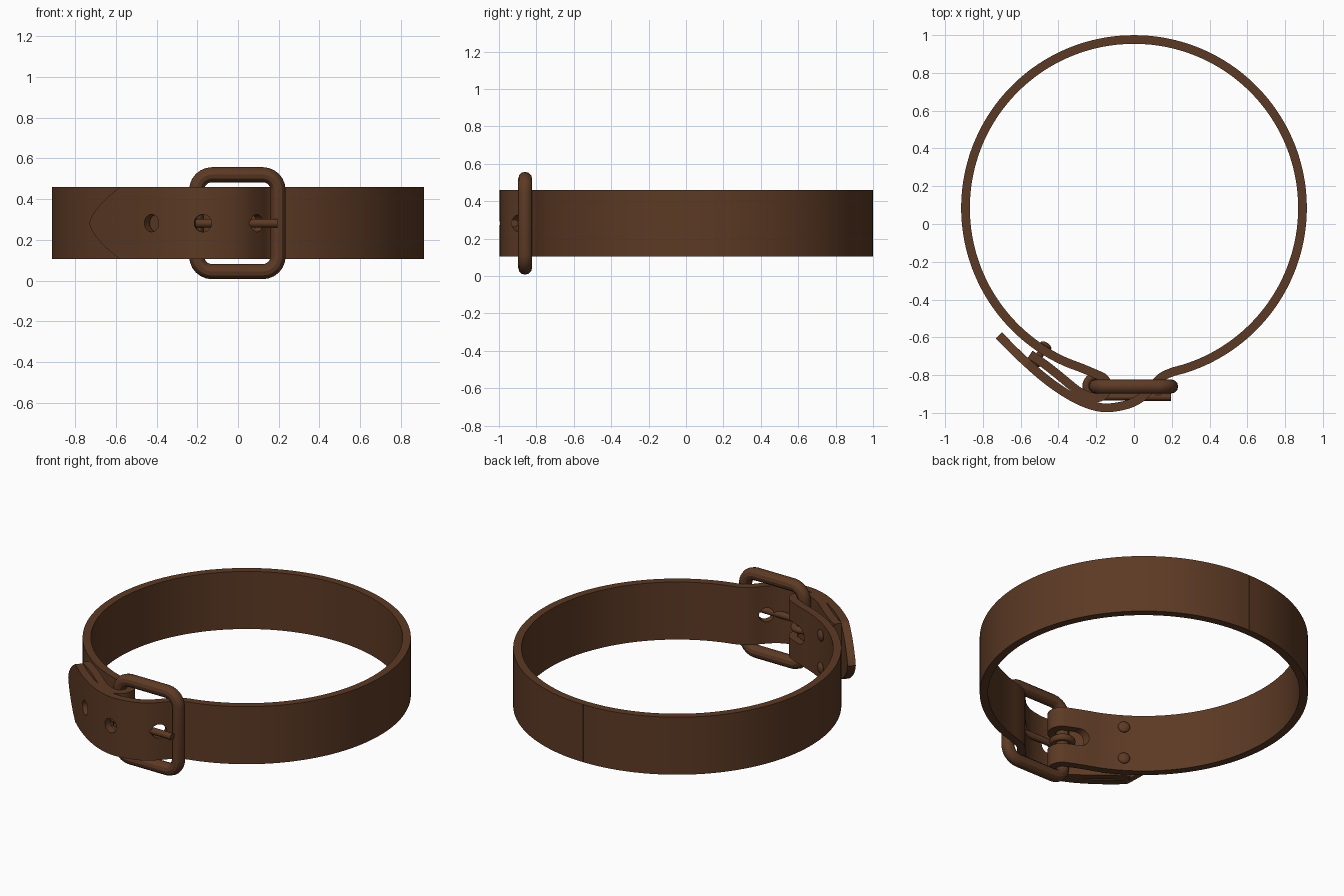
import bpy, bmesh, math
from mathutils import Vector, Matrix

old = bpy.data.objects.get("Cube")
if old:
    bpy.data.objects.remove(old, do_unlink=True)

leather = bpy.data.materials.new("dark_brown")
leather.use_nodes = True
BROWN = (0.108, 0.042, 0.018, 1)
leather.diffuse_color = BROWN
leather.node_tree.nodes["Principled BSDF"].inputs["Base Color"].default_value = BROWN

CENTRE = Vector((0, 0.085))      # centre of the strap ring
RADIUS = 0.892
THICK = 0.046
MID_Z, HALF_W = 0.282, 0.177     # strap mid height and half width
BAR_Y, BAR_X = -0.86, 0.2        # buckle bars
TUBE = 0.037


def polar(centre, radius, degrees):
    a = math.radians(degrees)
    return Vector((centre[0] + radius * math.cos(a), centre[1] + radius * math.sin(a)))


def activate(obj):
    bpy.ops.object.select_all(action='DESELECT')
    obj.select_set(True)
    bpy.context.view_layer.objects.active = obj


def finish(obj):
    obj.data.materials.clear()
    obj.data.materials.append(leather)
    activate(obj)
    bpy.ops.object.shade_smooth_by_angle()


def from_bmesh(name, bm):
    bmesh.ops.recalc_face_normals(bm, faces=bm.faces)
    mesh = bpy.data.meshes.new(name)
    bm.to_mesh(mesh)
    bm.free()
    obj = bpy.data.objects.new(name, mesh)
    bpy.context.collection.objects.link(obj)
    return obj


def spline(pts, steps=4):
    """Smooth curve through the points."""
    ext = [pts[0] * 2 - pts[1]] + pts + [pts[-1] * 2 - pts[-2]]
    out = []
    for p0, p1, p2, p3 in zip(ext, ext[1:], ext[2:], ext[3:]):
        for k in range(steps):
            t = k / steps
            out.append(0.5 * (2 * p1 + (p2 - p0) * t + (2 * p0 - 5 * p1 + 4 * p2 - p3) * t * t
                              + (3 * p1 - p0 - 3 * p2 + p3) * t ** 3))
    return out + [pts[-1]]


def ribbon(name, path, rows, tip=0.0):
    """Upright band along a path; tip tapers its first end to a point."""
    dist = [0.0]
    for a, b in zip(path, path[1:]):
        dist.append(dist[-1] + (b - a).length)

    def at(d):
        for i in range(1, len(path)):
            if d <= dist[i]:
                return path[i - 1].lerp(path[i], (d - dist[i - 1]) / (dist[i] - dist[i - 1]))
        return path[-1]

    bm = bmesh.new()
    cols = []
    for d in dist:
        col = []
        for r in range(rows):
            v = 2 * r / (rows - 1) - 1
            p = at(d + tip * abs(v) ** 1.5 * max(0, 1 - d / 0.5))
            col.append(bm.verts.new((p.x, p.y, MID_Z + v * HALF_W)))
        cols.append(col)
    for a, b in zip(cols, cols[1:]):
        for r in range(rows - 1):
            bm.faces.new((a[r], b[r], b[r + 1], a[r + 1]))
    obj = from_bmesh(name, bm)
    mod = obj.modifiers.new("thickness", 'SOLIDIFY')
    mod.thickness, mod.offset, mod.use_even_offset = THICK, 0, True
    activate(obj)
    bpy.ops.object.modifier_apply(modifier=mod.name)
    return obj


def cut(obj, cutter):
    cutter.hide_render = True
    mod = obj.modifiers.new("cut", 'BOOLEAN')
    mod.operation, mod.solver, mod.object = 'DIFFERENCE', 'EXACT', cutter
    activate(obj)
    bpy.ops.object.modifier_apply(modifier=mod.name)
    bpy.data.objects.remove(cutter, do_unlink=True)


def tube(name, pts, radius, cyclic=False):
    cu = bpy.data.curves.new(name, 'CURVE')
    cu.dimensions = '3D'
    cu.bevel_depth, cu.bevel_resolution, cu.use_fill_caps = radius, 4, True
    sp = cu.splines.new('POLY')
    sp.points.add(len(pts) - 1)
    for point, p in zip(sp.points, pts):
        point.co = (*p, 1)
    sp.use_cyclic_u = cyclic
    obj = bpy.data.objects.new(name, cu)
    bpy.context.collection.objects.link(obj)
    activate(obj)
    bpy.ops.object.convert(target='MESH')
    finish(bpy.context.object)


# Tail strap: pointed free end, through the buckle, then the left half of the ring
tail = [Vector(p) for p in (
    (-0.715, -0.59), (-0.6, -0.705), (-0.45, -0.835), (-0.3, -0.93), (-0.17, -0.972),
    (-0.05, -0.96), (0.03, -0.925), (0.09, -0.87), (0.14, -0.815), (0.2, -0.785))]
tail_path = spline(tail + [polar(CENTRE, RADIUS, a) for a in range(-72, 91, 6)])
tail_strap = ribbon("tail_strap", tail_path, 13, tip=0.21)

# Punched holes, square to the strap
for hole_x in (-0.405, -0.16, 0.075):
    i = min(range(1, 40), key=lambda k: abs(tail_path[k].x - hole_x))
    t = tail_path[i + 1] - tail_path[i - 1]
    bm = bmesh.new()
    turn = Vector((t.y, -t.x, 0)).to_track_quat('Z', 'Y').to_matrix().to_4x4()
    place = Matrix.Translation((tail_path[i].x, tail_path[i].y, MID_Z)) @ turn
    bmesh.ops.create_cone(bm, cap_ends=True, segments=24, radius1=0.043, radius2=0.043,
                          depth=0.13, matrix=place)
    cut(tail_strap, from_bmesh("hole_cutter", bm))
finish(tail_strap)

# Buckle strap: the other half of the ring, folded back around the buckle bar
fold = [polar(CENTRE, RADIUS, a) for a in range(90, 253, 6)]
fold += [polar((-BAR_X, BAR_Y), 0.06, a) for a in range(75, -121, -30)]
fold += [Vector(p) for p in ((-0.29, -0.888), (-0.4, -0.8), (-0.47, -0.745), (-0.55, -0.69))]
buckle_strap = ribbon("buckle_strap", spline(fold), 2)

# Slot for the prong
bm = bmesh.new()
outline = [polar((-0.235, MID_Z), 0.055, a) for a in range(90, 271, 15)]
outline += [Vector((0, MID_Z - 0.055)), Vector((0, MID_Z + 0.055))]
face = bm.faces.new([bm.verts.new((p.x, -1.1, p.y)) for p in outline])
ext = bmesh.ops.extrude_face_region(bm, geom=[face])
bmesh.ops.translate(bm, vec=(0, 0.5, 0),
                    verts=[g for g in ext["geom"] if isinstance(g, bmesh.types.BMVert)])
cut(buckle_strap, from_bmesh("slot_cutter", bm))
finish(buckle_strap)

# Buckle frame: rounded rectangle of round bar
corner, half_h = 0.075, 0.238
frame = []
for sx, sz, start in ((1, 1, 0), (-1, 1, 90), (-1, -1, 180), (1, -1, 270)):
    for a in range(start, start + 91, 15):
        p = polar((sx * (BAR_X - corner), MID_Z + sz * (half_h - corner)), corner, a)
        frame.append((p.x - 0.003, BAR_Y, p.y))
tube("buckle_frame", frame, TUBE, cyclic=True)

# Prong: coiled once around the bar, resting on the far bar
coil = [polar((-BAR_X, BAR_Y), 0.054, a) for a in range(-435, -89, 15)]
tube("prong", [(p.x, p.y, MID_Z) for p in coil] + [(0.195, -0.917, MID_Z)], 0.02)

# Rivets through both layers
out = Vector((-0.54, -0.842, 0)).normalized()
for side, dz in (("upper", 0.1), ("lower", -0.1)):
    bm = bmesh.new()
    turn = out.to_track_quat('Z', 'Y').to_matrix().to_4x4()

    def spot(r):
        return Matrix.Translation(Vector((0, CENTRE.y, MID_Z + dz)) + out * r) @ turn

    bmesh.ops.create_cone(bm, cap_ends=True, segments=16, radius1=0.02, radius2=0.02,
                          depth=0.11, matrix=spot(0.92))
    for r in (0.866, 0.974):
        bmesh.ops.create_uvsphere(bm, u_segments=20, v_segments=10, radius=0.034,
                                  matrix=spot(r) @ Matrix.Diagonal((1, 1, 0.5, 1)))
    finish(from_bmesh(side + "_rivet", bm))
